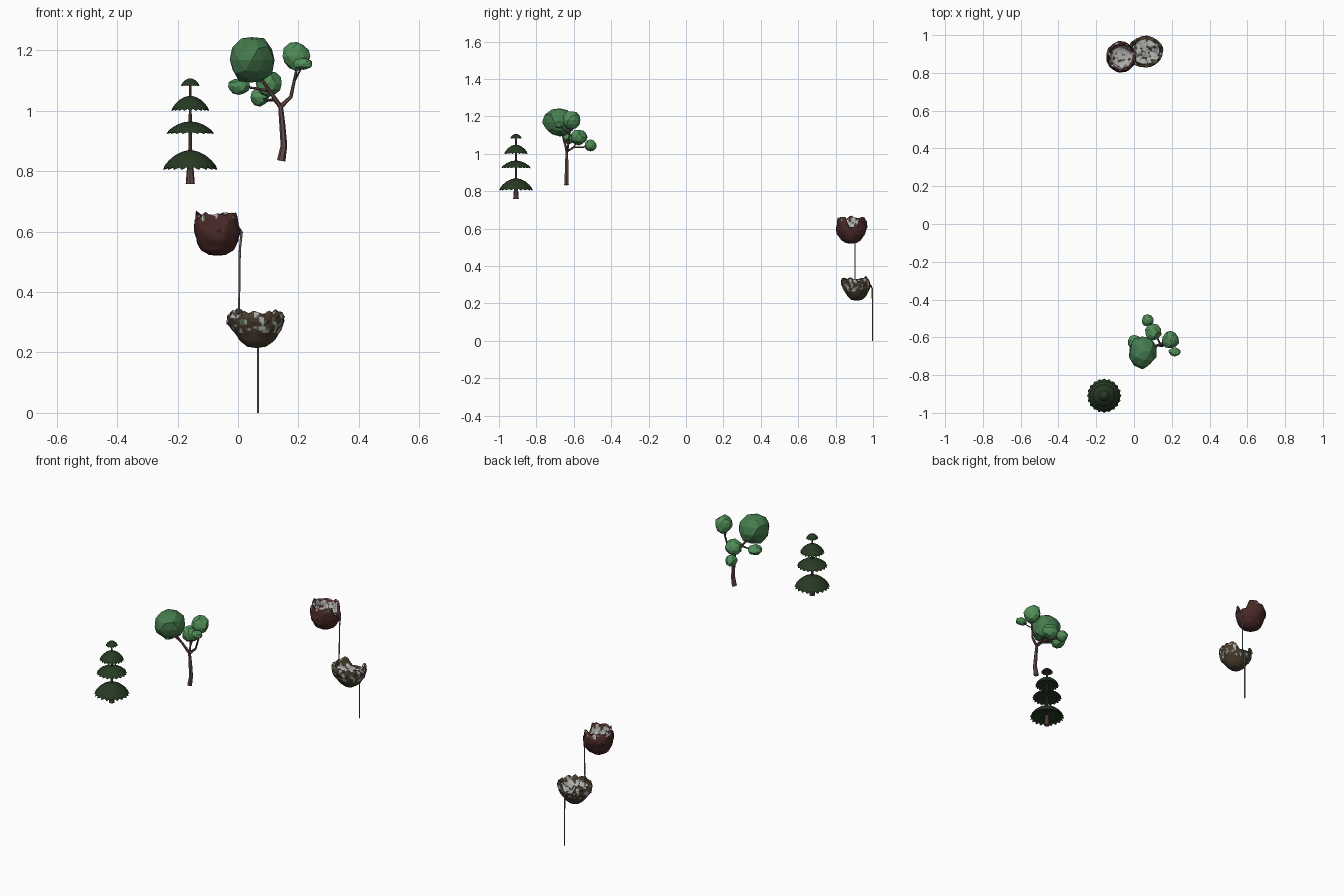
import bpy, bmesh, math, random
from mathutils import Vector, noise

if "Cube" in bpy.data.objects:
    bpy.data.objects.remove(bpy.data.objects["Cube"])

random.seed(4)


def material(name, rgb):
    m = bpy.data.materials.new(name)
    m.diffuse_color = (*rgb, 1)
    m.use_nodes = True
    m.node_tree.nodes["Principled BSDF"].inputs["Base Color"].default_value = m.diffuse_color
    return m


BARK = material("bark", (0.13, 0.07, 0.07))
PINE = material("pine_green", (0.02, 0.042, 0.017))
LEAF = material("leaf_green", (0.06, 0.2, 0.075))
LIGHT_LEAF = material("light_leaf_green", (0.085, 0.28, 0.10))
RED_ROCK = material("red_rock", (0.065, 0.022, 0.02))
BROWN_ROCK = material("brown_rock", (0.065, 0.045, 0.027))
PALE = material("pale_stone", (0.42, 0.42, 0.42))
MOSS = material("moss", (0.10, 0.15, 0.09))
WATER = material("water", (0.25, 0.25, 0.26))


def finish(bm, name, mats, smooth=False):
    bmesh.ops.recalc_face_normals(bm, faces=bm.faces[:])
    for f in bm.faces:
        f.smooth = smooth
    me = bpy.data.meshes.new(name)
    bm.to_mesh(me)
    bm.free()
    for m in mats:
        me.materials.append(m)
    ob = bpy.data.objects.new(name, me)
    bpy.context.collection.objects.link(ob)
    return ob


def skin(bm, rings):
    """Join equal-length vertex rings into quads; return faces per band."""
    bands = []
    for a, b in zip(rings, rings[1:]):
        n = len(a)
        bands.append([bm.faces.new((a[i], a[(i + 1) % n], b[(i + 1) % n], b[i]))
                      for i in range(n)])
    bm.faces.new(rings[0])
    bm.faces.new(rings[-1])
    return bands


def tube(name, pts, radii, mat, sides=6):
    bm = bmesh.new()
    pts = [Vector(p) for p in pts]
    rings = []
    for k, p in enumerate(pts):
        d = pts[min(k + 1, len(pts) - 1)] - pts[max(k - 1, 0)]
        q = Vector((0, 0, 1 if d.z >= 0 else -1)).rotation_difference(d)
        rings.append([bm.verts.new(p + q @ Vector((radii[k] * math.cos(t), radii[k] * math.sin(t), 0)))
                      for t in (2 * math.pi * i / sides for i in range(sides))])
    skin(bm, rings)
    return finish(bm, name, [mat])


# Pine: tapering trunk and four serrated umbrella tiers
PX, PY = -0.158, -0.909
tube("pine_trunk", [(PX, PY, 0.758), (PX, PY, 0.81), (PX, PY, 0.88), (PX, PY, 1.09)],
     [0.015, 0.011, 0.006, 0.004], BARK, 8)


def pine_tier(name, z, r, h):
    bm = bmesh.new()
    n = 40
    profile = [(0.06, 1.0), (0.3, 0.93), (0.55, 0.75), (0.78, 0.48), (0.92, 0.24), (1.0, 0.0),
               (0.86, 0.14), (0.5, 0.2), (0.06, 0.2)]
    rings = []
    for k, (pr, pz) in enumerate(profile):
        ring = []
        for i in range(n):
            t = 2 * math.pi * i / n
            tooth = i % 2 and k in (5, 6)
            rr = r * pr * (0.92 if tooth else 1)
            zz = z + h * (pz + (0.14 if tooth and k == 5 else 0))
            ring.append(bm.verts.new((PX + rr * math.cos(t), PY + rr * math.sin(t), zz)))
        rings.append(ring)
    skin(bm, rings)
    finish(bm, name, [PINE])


for i, (z, r, h) in enumerate([(0.804, 0.091, 0.065), (0.923, 0.079, 0.041),
                               (0.999, 0.063, 0.05), (1.081, 0.031, 0.026)]):
    pine_tier(f"pine_tier_{i + 1}", z, r, h)

# Broadleaf tree: bent trunk and forked branches
FORK = (0.141, -0.637, 1.013)
tube("tree_trunk", [(0.143, -0.639, 0.834), (0.152, -0.639, 0.885), (0.147, -0.638, 0.95), FORK],
     [0.014, 0.011, 0.010, 0.008], BARK)
branches = [
    ([FORK, (0.175, -0.63, 1.046), (0.197, -0.615, 1.15)], [0.008, 0.006, 0.004]),
    ([(0.188, -0.62, 1.10), (0.212, -0.67, 1.145)], [0.004, 0.002]),
    ([FORK, (0.105, -0.65, 1.065), (0.06, -0.67, 1.13)], [0.008, 0.006, 0.004]),
    ([(0.105, -0.65, 1.065), (0.05, -0.63, 1.075), (0.005, -0.62, 1.08)], [0.005, 0.004, 0.003]),
    ([FORK, (0.12, -0.60, 1.035), (0.102, -0.575, 1.08)], [0.006, 0.005, 0.003]),
    ([(0.12, -0.60, 1.035), (0.095, -0.55, 1.035), (0.072, -0.515, 1.045)], [0.005, 0.004, 0.003]),
]
for i, (p, r) in enumerate(branches):
    tube(f"tree_branch_{i + 1}", p, r, BARK)


# Faceted leaf clumps
def clump(name, c, size, mat):
    bm = bmesh.new()
    bmesh.ops.create_icosphere(bm, subdivisions=2, radius=1)
    for v in bm.verts:
        s = random.uniform(0.88, 1.06)
        v.co = Vector([c[k] + v.co[k] * s * size[k] for k in range(3)])
    finish(bm, name, [mat])


clumps = [
    ((0.045, -0.676, 1.168), (0.077, 0.09, 0.081), LEAF),
    ((0.193, -0.613, 1.18), (0.047, 0.05, 0.05), LIGHT_LEAF),
    ((0.216, -0.677, 1.155), (0.034, 0.024, 0.021), LIGHT_LEAF),
    ((0.003, -0.625, 1.08), (0.037, 0.038, 0.027), LIGHT_LEAF),
    ((0.10, -0.572, 1.09), (0.045, 0.046, 0.043), LIGHT_LEAF),
    ((0.073, -0.51, 1.045), (0.034, 0.033, 0.031), LIGHT_LEAF),
]
for i, (c, s, m) in enumerate(clumps):
    clump(f"leaf_clump_{i + 1}", c, s, m)


# Floating rock basins: lathed bowl with a noisy rim and a spillway notch
def basin(name, c, rx, ry, profile, rim_z, spill_z, spill_angle, mats, spot_z, seed):
    bm = bmesh.new()
    n, sub = 72, 4
    prof = [tuple(a[k] + (b[k] - a[k]) * j / sub for k in (0, 1))
            for a, b in zip(profile, profile[1:]) for j in range(sub)] + [profile[-1]]
    rings = []
    for pr, pz in prof:
        ring = []
        for i in range(n):
            t = 2 * math.pi * i / n
            d = Vector((math.cos(t), math.sin(t), 0))
            p = d * pr + Vector((seed, 0, pz * 12))
            r = pr * (0.97 + 0.09 * noise.noise(p * 1.8) + 0.03 * noise.noise(p * 5))
            z = pz
            if pz > spill_z:
                z += 0.018 * noise.noise(p * 4)
                da = abs((t - spill_angle + math.pi) % (2 * math.pi) - math.pi)
                w = max(0, min(1, (0.6 - da) / 0.25))
                z = z * (1 - w) + min(z, spill_z) * w
            ring.append(bm.verts.new((c[0] + d.x * r * rx[d.x > 0], c[1] + d.y * r * ry, z)))
        rings.append(ring)
    bands = skin(bm, rings)
    # Pale and mossy patches near the rim and inside the basin
    top = max(range(len(prof)), key=lambda k: prof[k][1])
    for k, band in enumerate(bands):
        for f in band:
            m = f.calc_center_median()
            s = noise.noise(m * 55 + Vector((seed, 3, 1)))
            if k > top + 3:
                f.material_index = 1 if s > -0.22 else (2 if s > -0.3 else 0)
            elif m.z > spot_z and s > 0.2:
                f.material_index = 1 if s > 0.27 else 2
    bm.faces.ensure_lookup_table()
    bm.faces[-1].material_index = 1
    finish(bm, name, mats, True)


basin("upper_rock", (-0.068, 0.884), (0.082, 0.082), 0.083,
      [(0.03, 0.52), (0.35, 0.523), (0.65, 0.538), (0.9, 0.568), (1.0, 0.605), (0.98, 0.632),
       (0.88, 0.656), (0.74, 0.65), (0.62, 0.612), (0.4, 0.604), (0.03, 0.604)],
      0.656, 0.61, 0.15, [RED_ROCK, PALE, MOSS], 0.64, 2.0)
basin("lower_rock", (0.062, 0.913), (0.1, 0.096), 0.085,
      [(0.03, 0.215), (0.33, 0.219), (0.6, 0.24), (0.84, 0.272), (0.97, 0.3), (1.0, 0.318),
       (0.95, 0.331), (0.86, 0.334), (0.76, 0.31), (0.5, 0.302), (0.03, 0.302)],
      0.334, 0.295, math.pi / 2, [BROWN_ROCK, PALE, MOSS], 0.265, 7.0)

# Thin waterfalls spilling over each notch
tube("upper_waterfall", [(-0.02, 0.9, 0.612), (0.003, 0.903, 0.612), (0.012, 0.904, 0.598),
                         (0.006, 0.904, 0.54), (0.003, 0.904, 0.304)],
     [0.003, 0.004, 0.004, 0.0035, 0.003], WATER)
tube("lower_waterfall", [(0.068, 0.965, 0.298), (0.068, 0.988, 0.296), (0.067, 0.996, 0.28),
                         (0.066, 0.996, 0.2), (0.066, 0.996, 0.0)],
     [0.003, 0.004, 0.004, 0.003, 0.003], WATER)
